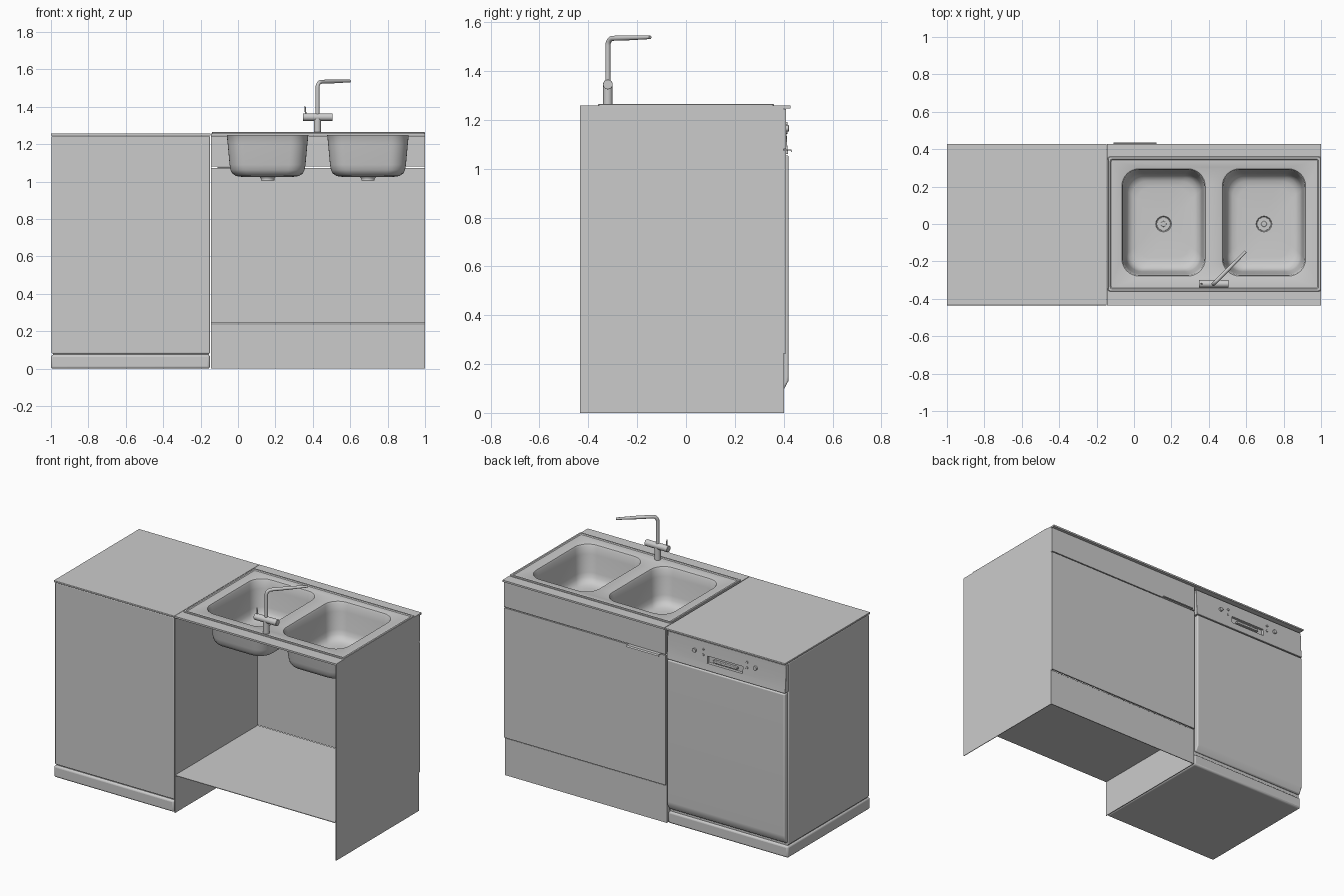
import bpy, bmesh
from math import pi, sin, cos, radians
from mathutils import Vector

if "Cube" in bpy.data.objects:
    bpy.data.objects.remove(bpy.data.objects["Cube"])


def finish(name, bm, bevel=0.0, smooth=True, segments=3):
    me = bpy.data.meshes.new(name)
    bm.to_mesh(me)
    bm.free()
    ob = bpy.data.objects.new(name, me)
    bpy.context.collection.objects.link(ob)
    bpy.ops.object.select_all(action='DESELECT')
    bpy.context.view_layer.objects.active = ob
    ob.select_set(True)
    if bevel:
        m = ob.modifiers.new("bevel", 'BEVEL')
        m.width, m.segments = bevel, segments
    if smooth:
        bpy.ops.object.shade_smooth_by_angle(angle=radians(35))
    return ob


def box(name, x, y, z, bevel=0.0):
    bm = bmesh.new()
    bmesh.ops.create_cube(bm, size=1)
    for v in bm.verts:
        v.co = [(r[0] + r[1]) / 2 + c * (r[1] - r[0]) for r, c in zip((x, y, z), v.co)]
    return finish(name, bm, bevel, smooth=bevel > 0)


def extrude_x(name, profile, x0, x1, bevel=0.0):
    """Sweep a closed (y, z) profile along x."""
    bm = bmesh.new()
    f = bm.faces.new([bm.verts.new((x0, y, z)) for y, z in profile])
    r = bmesh.ops.extrude_face_region(bm, geom=[f])
    for v in r["geom"]:
        if isinstance(v, bmesh.types.BMVert):
            v.co.x = x1
    bmesh.ops.recalc_face_normals(bm, faces=bm.faces)
    return finish(name, bm, bevel)


def cylinder(name, a, b, r, bevel=0.0, r2=None):
    a, b = Vector(a), Vector(b)
    bm = bmesh.new()
    bmesh.ops.create_cone(bm, cap_ends=True, segments=28, radius1=r,
                          radius2=r if r2 is None else r2, depth=(b - a).length)
    rot = (b - a).to_track_quat('Z', 'Y')
    for v in bm.verts:
        v.co = rot @ v.co + (a + b) / 2
    return finish(name, bm, bevel)


def ring(bm, cx, cy, hx, hy, r, z, n=8):
    """Rounded rectangle, counter-clockwise."""
    out = []
    for k, (sx, sy) in enumerate(((1, 1), (-1, 1), (-1, -1), (1, -1))):
        for i in range(n + 1):
            a = k * pi / 2 + i / n * pi / 2 * 0.98
            out.append(bm.verts.new((cx + sx * (hx - r) + r * cos(a),
                                     cy + sy * (hy - r) + r * sin(a), z)))
    return out


def loft(bm, rings):
    n = len(rings[0])
    for a, b in zip(rings, rings[1:]):
        for i in range(n):
            j = (i + 1) % n
            bm.faces.new((a[i], a[j], b[j], b[i]))


def loop_edges(bm, vs):
    return [bm.edges.get((vs[i], vs[(i + 1) % len(vs)])) for i in range(len(vs))]


# Dishwasher carcass, base and top
X0, X1 = -1.0, -0.15
box("dishwasher_body", (X0 + .003, X1), (-.428, .385), (.08, 1.245), .006)
box("dishwasher_base", (X0, X1), (-.435, .398), (0, .075), .012)
box("dishwasher_base_core", (X0 + .01, X1 - .005), (-.42, .385), (.07, .085))
box("dishwasher_worktop", (X0, X1 + .003), (-.435, .428), (1.247, 1.258), .002)

# Dishwasher door with a tapered foot
extrude_x("dishwasher_door", [(.386, .095), (.4, .095), (.419, .13), (.42, .15),
                              (.42, 1.055), (.386, 1.055)], X0 + .008, X1 - .008, .008)

# Control panel with a recessed grip
panel = extrude_x("control_panel", [(.38, 1.06), (.419, 1.06), (.414, 1.10),
                                    (.41, 1.16), (.408, 1.235), (.38, 1.235)],
                  X0 + .006, X1 - .006, .002)
cutter = box("grip_cutter", (-.69, -.44), (.395, .46), (1.105, 1.15))
cutter.hide_render = True
mod = panel.modifiers.new("grip", 'BOOLEAN')
mod.object, mod.operation, mod.solver = cutter, 'DIFFERENCE', 'EXACT'
bpy.context.view_layer.objects.active = panel
for m in list(panel.modifiers):
    if m.type in {'BEVEL', 'BOOLEAN'}:
        bpy.ops.object.modifier_apply(modifier=m.name)
bpy.data.objects.remove(cutter)
box("grip_bar", (-.65, -.48), (.396, .414), (1.118, 1.134), .004)

# Knobs and small buttons
for s in (-1, 1):
    cx = -.565
    cylinder("knob", (cx + s * .215, .4, 1.165), (cx + s * .215, .421, 1.165), .013, .002)
    for z in (1.15, 1.185):
        cylinder("button", (cx + s * .155, .4, z), (cx + s * .155, .416, z), .007, .001)

# Sink cabinet: open at -y, with sides, floor and fronts
C0, C1 = -.145, 1.0
box("cabinet_side_left", (C0, C0 + .004), (-.435, .40), (0, 1.25))
box("cabinet_side_right", (C1 - .004, C1), (-.435, .40), (0, 1.25))
box("cabinet_floor", (C0, C1), (-.435, .40), (.238, .242))
box("cabinet_plinth", (C0, C1), (.396, .401), (0, .237))
box("cabinet_door", (C0 + .003, C1), (.40, .41), (.244, 1.074))
box("drawer_front", (C0 + .003, C1), (.40, .41), (1.08, 1.245))

# Drawer pull: a thin bent lip
extrude_x("drawer_pull", [(.396, 1.075), (.428, 1.075), (.432, 1.068), (.435, 1.069),
                          (.431, 1.079), (.396, 1.079)], -.11, .12)

# Counter strips either side of the sink
box("counter_strip_front", (C0, C1), (-.435, -.345), (1.247, 1.258))
box("counter_strip_back", (C0, C1), (.345, .428), (1.247, 1.258))

# Sink: raised rim, deck and two bowls in one surface
bm = bmesh.new()
SX, HX, HY = .43, .57, .36
rim = [ring(bm, SX, 0, HX - d, HY - d, r, z) for d, r, z in
       ((0, .012, 1.25), (0, .012, 1.262), (.003, .011, 1.265),
        (.013, .010, 1.265), (.018, .009, 1.26))]
loft(bm, rim)
edges = loop_edges(bm, rim[-1])
BOWLS, BY = (.158, .695), .008
for cx in BOWLS:
    shape = [(.23, .294, .095, 1.26), (.223, .287, .093, 1.257), (.218, .282, .092, 1.247),
             (.213, .275, .09, 1.2), (.203, .262, .088, 1.09), (.198, .256, .087, 1.062),
             (.187, .243, .085, 1.042), (.168, .222, .08, 1.03), (.14, .19, .075, 1.026)]
    rings = [ring(bm, cx, BY, *s) for s in shape]
    rings += [ring(bm, cx, 0, r, r, r * .999, z) for r, z in
              ((.042, 1.024), (.038, 1.018), (.03, 1.016), (.028, 1.012))]
    loft(bm, rings)
    bm.faces.new(rings[-1])
    edges += loop_edges(bm, rings[0])
bmesh.ops.triangle_fill(bm, edges=edges, use_beauty=True, normal=(0, 0, 1))
finish("double_sink", bm)
for cx in BOWLS:
    cylinder("drain_body", (cx, 0, 1.006), (cx, 0, 1.0225), .036, .002)
    cylinder("drain_stopper", (cx, 0, 1.01), (cx, 0, 1.026), .015, .003)

# Tap: post, cross body, lever and bent spout
TX, TY = .425, -.32
cylinder("tap_post", (TX, TY, 1.258), (TX, TY, 1.345), .019)
cylinder("tap_body", (.347, TY, 1.345), (.505, TY, 1.345), .02, .002)
cylinder("tap_lever", (.362, TY, 1.36), (.358, TY, 1.402), .004, .001)
curve = bpy.data.curves.new("tap_spout", 'CURVE')
curve.dimensions = '3D'
curve.bevel_depth, curve.bevel_resolution, curve.use_fill_caps = .0105, 4, True
d, R, top = Vector((.707, .707, 0)), .03, 1.534
base = Vector((TX, TY, 0))
path = [base + Vector((0, 0, 1.345))]
path += [base + d * (R - R * cos(a)) + Vector((0, 0, top - R + R * sin(a)))
         for a in (i * pi / 16 for i in range(9))]
path += [base + d * .12 + Vector((0, 0, top + .002)), base + d * .245 + Vector((0, 0, top + .004))]
sp = curve.splines.new('POLY')
sp.points.add(len(path) - 1)
for p, co in zip(sp.points, path):
    p.co = (*co, 1)
sp.points[-1].radius = .7
spout = bpy.data.objects.new("tap_spout", curve)
bpy.context.collection.objects.link(spout)
bpy.ops.object.select_all(action='DESELECT')
spout.select_set(True)
bpy.context.view_layer.objects.active = spout
bpy.ops.object.convert(target='MESH')
bpy.ops.object.shade_smooth_by_angle(angle=radians(40))
